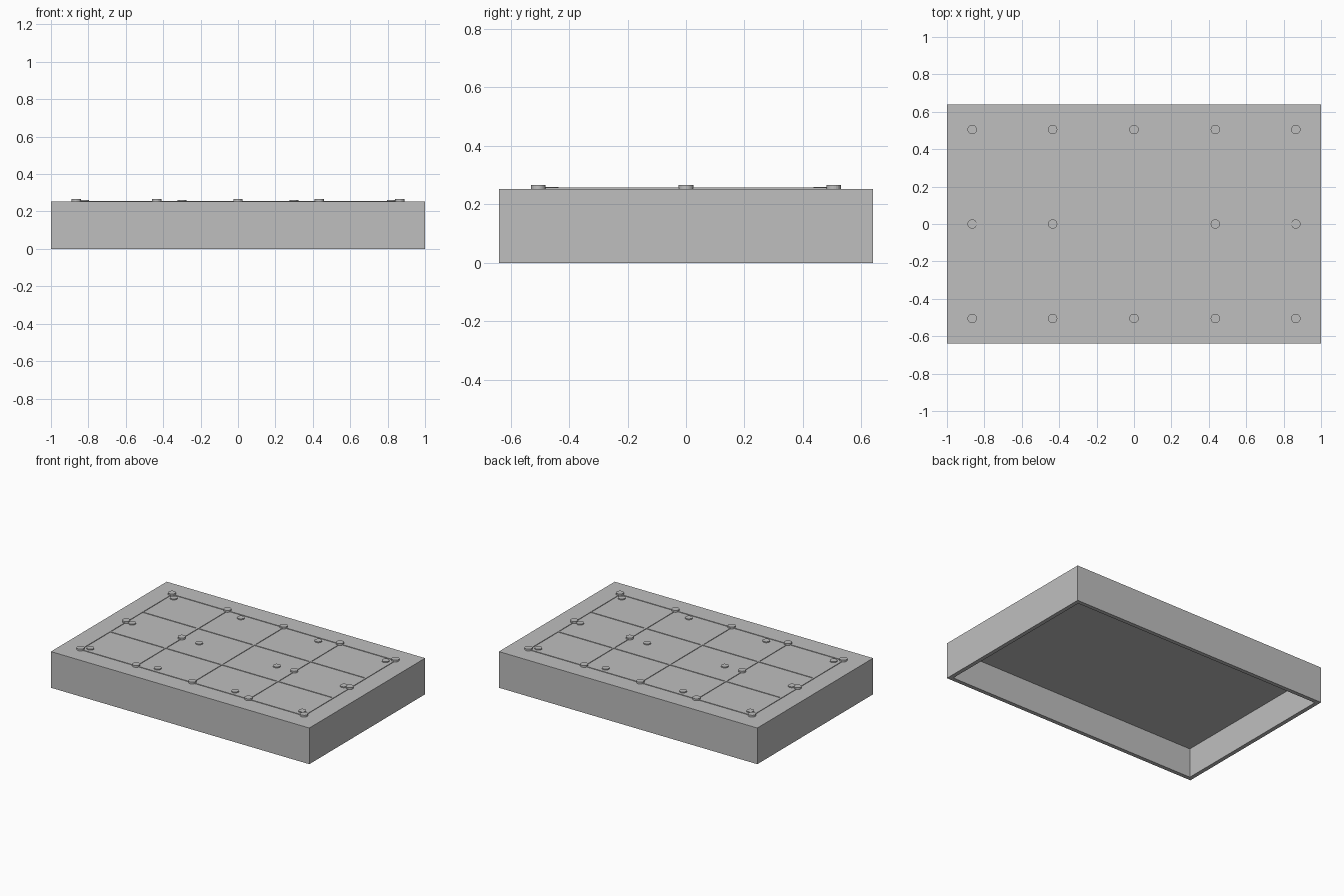
import bpy, bmesh
from mathutils import Matrix, Vector

cube = bpy.data.objects.get("Cube")
if cube:
    bpy.data.objects.remove(cube, do_unlink=True)

DECK = 0.253   # height of the top surface
SINK = 0.004   # how far raised details are set into the deck

grey = bpy.data.materials.new("plain grey")
grey.use_nodes = True
grey.diffuse_color = (0.52, 0.52, 0.52, 1)
grey.node_tree.nodes["Principled BSDF"].inputs["Base Color"].default_value = grey.diffuse_color


def finish(name, bm):
    mesh = bpy.data.meshes.new(name)
    bm.to_mesh(mesh)
    bm.free()
    mesh.materials.append(grey)
    obj = bpy.data.objects.new(name, mesh)
    bpy.context.collection.objects.link(obj)
    return obj


def add_box(bm, centre, size):
    matrix = Matrix.Translation(centre) @ Matrix.Diagonal((*size, 1))
    return bmesh.ops.create_cube(bm, size=1, matrix=matrix)


def add_pin(bm, x, y, radius, height):
    depth = height + SINK
    bmesh.ops.create_cone(bm, cap_ends=True, segments=20, radius1=radius, radius2=radius,
                          depth=depth, matrix=Matrix.Translation((x, y, DECK - SINK + depth / 2)))


# Box body: open underneath, inset rim pushed up to form the hollow
bm = bmesh.new()
add_box(bm, (0, 0, DECK / 2), (2, 1.28, DECK))
bm.faces.ensure_lookup_table()
bottom = min(bm.faces, key=lambda f: f.calc_center_median().z)
bmesh.ops.inset_region(bm, faces=[bottom], thickness=0.04)
hollow = bmesh.ops.extrude_face_region(bm, geom=[bottom])
verts = [v for v in hollow["geom"] if isinstance(v, bmesh.types.BMVert)]
bmesh.ops.translate(bm, verts=verts, vec=Vector((0, 0, 0.205)))
if bottom.is_valid:
    bmesh.ops.delete(bm, geom=[bottom], context="FACES")
bmesh.ops.recalc_face_normals(bm, faces=bm.faces)
finish("box_body", bm)

# Thin raised strips dividing the deck into panels
STRIP_H, STRIP_W = 0.004, 0.012
strip_z = DECK + (STRIP_H - SINK) / 2
bm = bmesh.new()
for x in (-0.865, -0.435, 0, 0.435, 0.865):
    add_box(bm, (x, 0, strip_z), (STRIP_W, 1.01, STRIP_H + SINK))
for y in (-0.505, -0.18, 0.18, 0.505):
    add_box(bm, (0, y, strip_z), (1.73, STRIP_W, STRIP_H + SINK))
finish("panel_strips", bm)

# Tall pins around the border and on the middle row
bm = bmesh.new()
for x in (-0.865, -0.435, 0, 0.435, 0.865):
    for y in (-0.505, 0, 0.505):
        if x or y:
            add_pin(bm, x, y, 0.025, 0.013)
finish("tall_pins", bm)

# Low pins inside the panels
bm = bmesh.new()
for x in (-0.82, -0.3, 0.3, 0.82):
    for y in (-0.46, 0, 0.46):
        add_pin(bm, x, y, 0.024, 0.007)
finish("low_pins", bm)

# Very thin centre ring
bm = bmesh.new()
bmesh.ops.create_circle(bm, cap_ends=True, segments=64, radius=0.39,
                        matrix=Matrix.Translation((0, 0, DECK + 0.0015)))
disc = bm.faces[:]
bmesh.ops.inset_region(bm, faces=disc, thickness=0.01)
bmesh.ops.delete(bm, geom=disc, context="FACES")
ring = bmesh.ops.extrude_face_region(bm, geom=bm.faces[:])
bmesh.ops.translate(bm, verts=[v for v in ring["geom"] if isinstance(v, bmesh.types.BMVert)],
                    vec=Vector((0, 0, -0.003)))
bmesh.ops.recalc_face_normals(bm, faces=bm.faces)
finish("centre_ring", bm)
